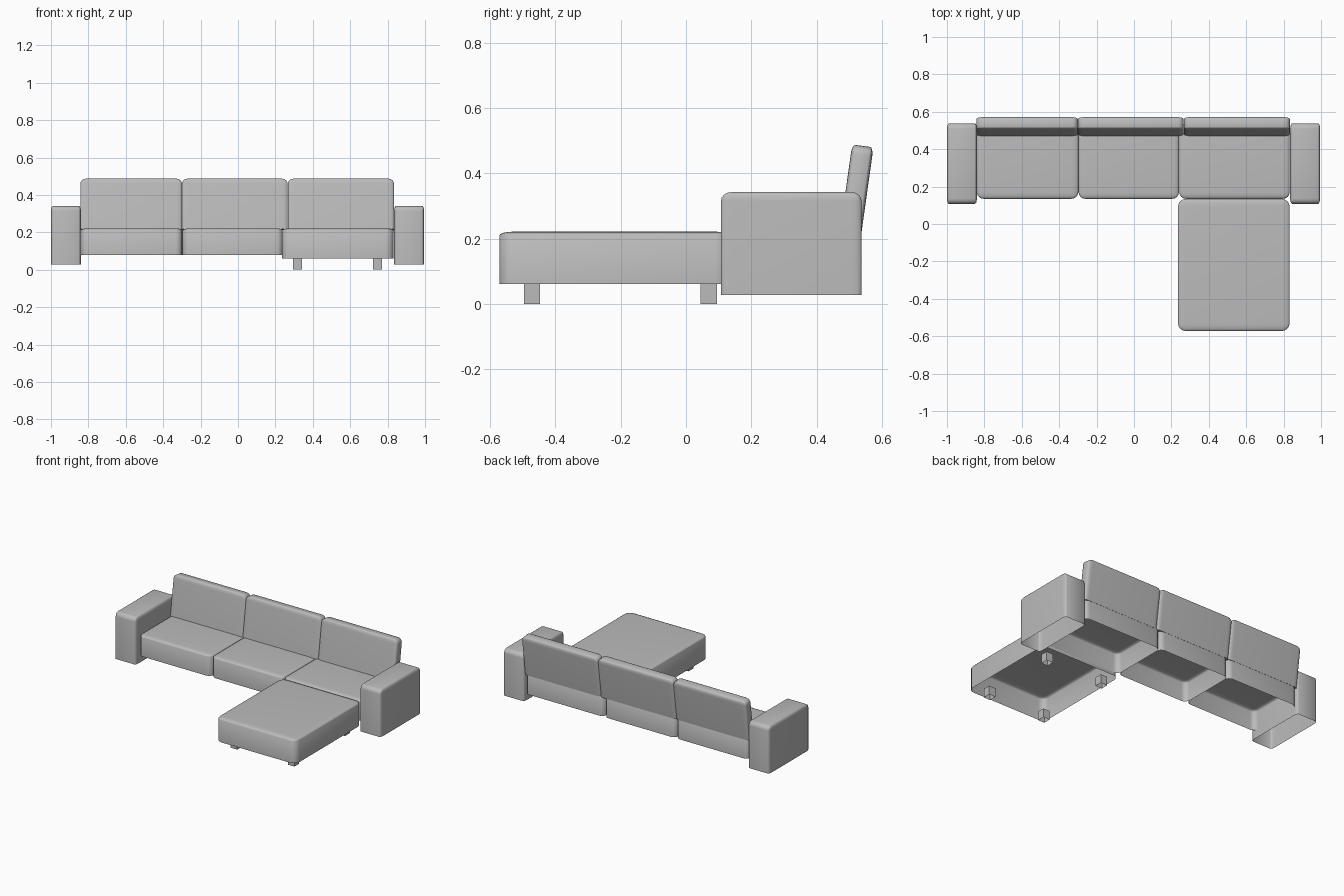
import bpy, bmesh, math
from mathutils import Matrix, Vector

default = bpy.data.objects.get("Cube")
if default:
    bpy.data.objects.remove(default, do_unlink=True)

fabric = bpy.data.materials.new("grey fabric")
fabric.use_nodes = True
GREY = (0.5, 0.5, 0.5, 1)
fabric.diffuse_color = GREY
fabric.node_tree.nodes["Principled BSDF"].inputs["Base Color"].default_value = GREY


def block(name, x, y, z, radii=None, open_bottom=True, matrix=None):
    """Box with rounded sides and top; radii may differ per axis."""
    lo, hi = Vector((x[0], y[0], z[0])), Vector((x[1], y[1], z[1]))
    r = Vector(radii or (1, 1, 1))
    bm = bmesh.new()
    bmesh.ops.create_cube(bm, size=1)
    bmesh.ops.scale(bm, verts=bm.verts, vec=[(hi[i] - lo[i]) / r[i] for i in range(3)])
    if radii:
        floor = min(v.co.z for v in bm.verts)
        edges = [e for e in bm.edges if any(v.co.z > floor + 0.1 for v in e.verts)]
        bmesh.ops.bevel(bm, geom=edges, offset=1, offset_type='OFFSET',
                        segments=4, profile=0.5, affect='EDGES', clamp_overlap=True)
    if open_bottom:
        bm.normal_update()
        under = [f for f in bm.faces if f.normal.z < -0.9]
        bmesh.ops.delete(bm, geom=under, context='FACES')
    bmesh.ops.scale(bm, verts=bm.verts, vec=r)
    bmesh.ops.translate(bm, verts=bm.verts, vec=(lo + hi) / 2)
    if matrix:
        bm.transform(matrix)
    mesh = bpy.data.meshes.new(name)
    bm.to_mesh(mesh)
    bm.free()
    mesh.materials.append(fabric)
    obj = bpy.data.objects.new(name, mesh)
    bpy.context.collection.objects.link(obj)
    if radii:
        bpy.ops.object.select_all(action='DESELECT')
        obj.select_set(True)
        bpy.context.view_layer.objects.active = obj
        bpy.ops.object.shade_smooth_by_angle(angle=math.radians(40))
    return obj


# Armrests
for name, x in (("right_arm", (-1.0, -0.84)), ("left_arm", (0.835, 0.995))):
    block(name, x, (0.107, 0.538), (0.027, 0.342), (0.012, 0.03, 0.028))

# Seats, open underneath
SEATS = {"right": (-0.84, -0.298), "middle": (-0.296, 0.24), "left": (0.242, 0.832)}
for side, x in SEATS.items():
    block(side + "_seat", x, (0.135, 0.535), (0.08, 0.221), (0.035, 0.035, 0.012))

# Leaning back cushions
BACKS = {"right": (-0.843, -0.3), "middle": (-0.3, 0.265), "left": (0.266, 0.834)}
lean = Matrix.Translation((0, 0.471, 0.218)) @ Matrix.Rotation(math.radians(-8), 4, 'X')
for side, x in BACKS.items():
    block(side + "_back", x, (0, 0.066), (0, 0.273), (0.03, 0.01, 0.028),
          open_bottom=False, matrix=lean)

# Chaise section with four square feet
block("chaise", (0.235, 0.832), (-0.572, 0.134), (0.06, 0.221), (0.042, 0.042, 0.012))
for row, y in (("front", -0.497), ("back", 0.045)):
    for side, x in (("right", 0.293), ("left", 0.722)):
        block(f"{row}_{side}_foot", (x, x + 0.049), (y, y + 0.05), (0, 0.06))
